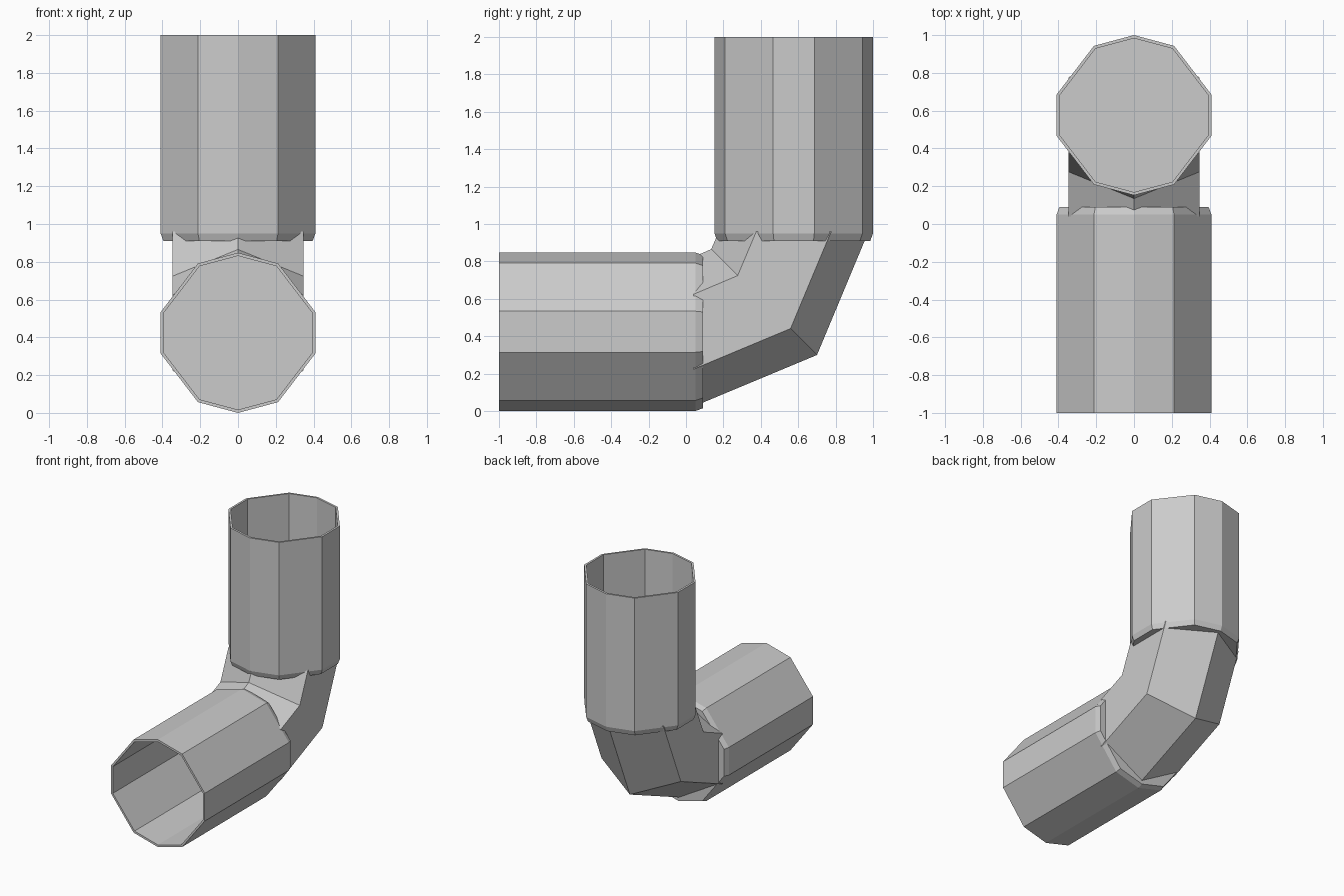
import bpy, bmesh, math

if "Cube" in bpy.data.objects:
    bpy.data.objects.remove(bpy.data.objects["Cube"])

R = 0.424            # outer radius of the pipes
AXIS = 0.424         # height of the horizontal pipe's axis


def polygon(angles, r):
    return [(r * math.cos(math.radians(a)), r * math.sin(math.radians(a))) for a in angles]


def loft(name, rings):
    """Join rings of points with quads and close both ends."""
    bm = bmesh.new()
    loops = [[bm.verts.new(p) for p in ring] for ring in rings]
    n = len(loops[0])
    for a, b in zip(loops, loops[1:]):
        for i in range(n):
            j = (i + 1) % n
            bm.faces.new((a[i], a[j], b[j], b[i]))
    bm.faces.new(loops[0])
    bm.faces.new(loops[-1])
    bmesh.ops.recalc_face_normals(bm, faces=bm.faces)
    mesh = bpy.data.meshes.new(name)
    bm.to_mesh(mesh)
    bm.free()
    obj = bpy.data.objects.new(name, mesh)
    bpy.context.collection.objects.link(obj)
    return obj


def flip(p):
    """Mirror across the diagonal: horizontal pipe <-> vertical pipe."""
    return (p[0], 1 - p[2], 1 - p[1])


def ring_at(profile, y, scale=1.0):
    return [(u * scale, y, AXIS + v * scale) for u, v in profile]


# Ten-sided open pipes with a chamfered closed inner end
pipe_profile = polygon((90, 60, 15, -15, -60, -90, -120, -165, 165, 120), R)
stations = [(0.09, 0.965), (0.05, 1), (-1, 1), (-1, 0.96), (0.02, 0.96)]
pipe_rings = [ring_at(pipe_profile, y, s) for y, s in stations]
loft("horizontal_pipe", pipe_rings)
loft("vertical_pipe", [[flip(p) for p in ring] for ring in pipe_rings])

# Six-sided mitred elbow between the pipes
hexagon = polygon(range(30, 390, 60), 0.4)
start = ring_at(hexagon, 0.04)
d = math.sqrt(0.5)
mitre = [(u, 0.4175 - v * d, 0.5825 + v * d) for u, v in hexagon]
loft("elbow", [start, mitre, [flip(p) for p in start]])
